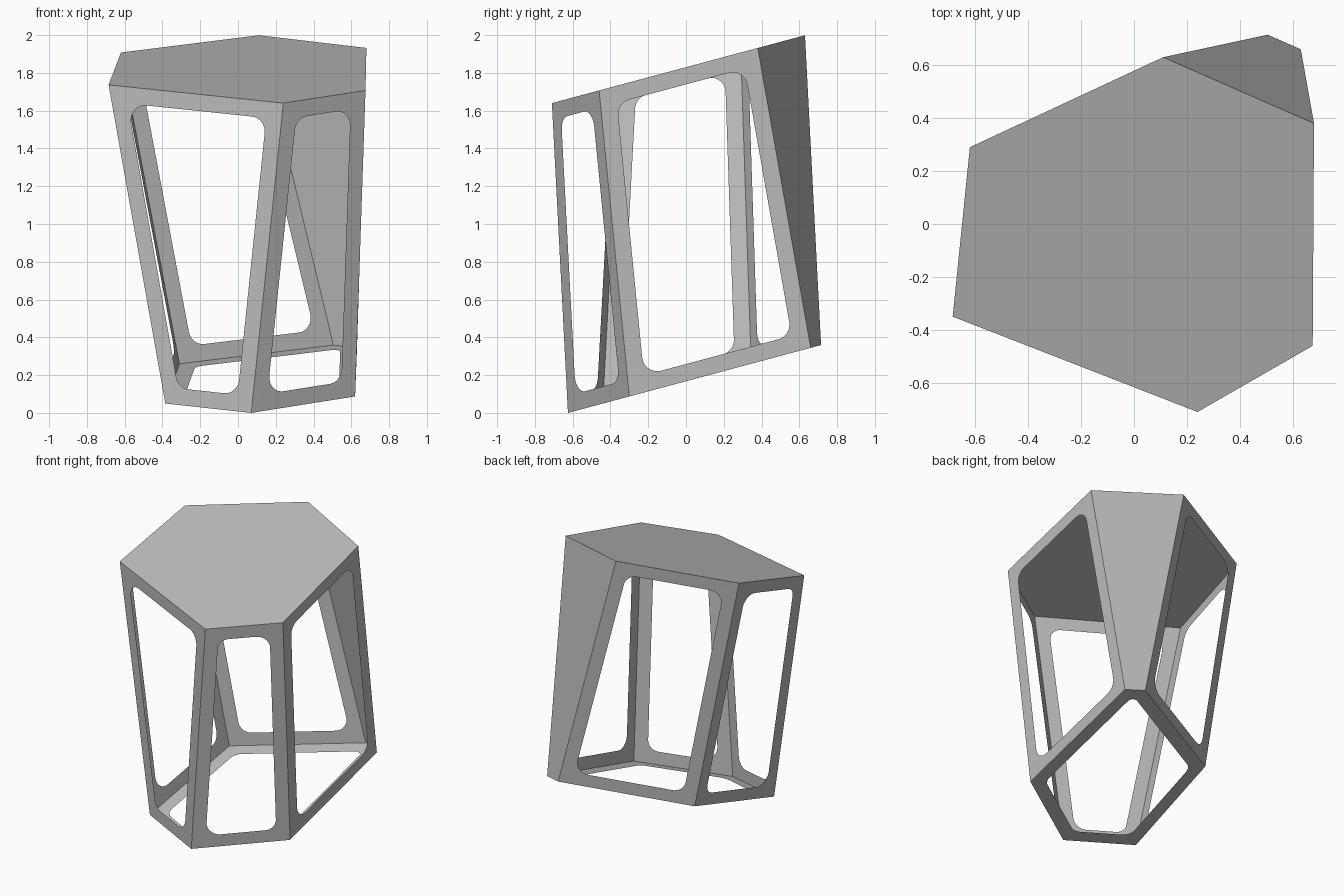
import bpy
import bmesh
from math import cos, sin, pi
from mathutils import Vector

if "Cube" in bpy.data.objects:
    bpy.data.objects.remove(bpy.data.objects["Cube"], do_unlink=True)

SLOPE = 0.268      # tilt shared by the seat and the base
BORDER = 0.088     # width of the frame strips
RADIUS = 0.08      # rounding of the window corners
STEPS = 8

grey = bpy.data.materials.new("plain_grey")
grey.use_nodes = True
GREY = (0.5, 0.5, 0.5, 1)
grey.diffuse_color = GREY
grey.node_tree.nodes["Principled BSDF"].inputs["Base Color"].default_value = GREY


def tilted(points, z_start, y_start):
    """Lift plan points onto the tilted plane."""
    return [Vector((x, y, z_start + SLOPE * (y - y_start))) for x, y in points]


# Plan corners, in the same order round the stool
top = tilted([(-0.62, 0.29), (0.11, 0.63), (0.68, 0.38),
              (0.675, -0.46), (0.24, -0.71), (-0.685, -0.35)], 1.64, -0.71)
base = tilted([(-0.31, 0.345), (0.505, 0.715), (0.63, 0.66),
               (0.62, -0.30), (0.07, -0.625), (-0.385, -0.44)], 0, -0.625)


def inset(points):
    """Corners moved inwards by the border width."""
    n = len(points)
    result = []
    for i, p in enumerate(points):
        a = (points[i - 1] - p).normalized()
        b = (points[(i + 1) % n] - p).normalized()
        result.append(p + (a + b) * BORDER / a.cross(b).length)
    return result


def corner_arc(prev, p, nxt):
    """Points of a round fillet at corner p."""
    a, b = prev - p, nxt - p
    half = a.angle(b) / 2
    reach = min(RADIUS * cos(half) / sin(half), a.length * 0.48, b.length * 0.48)
    a.normalize()
    b.normalize()
    radius = reach * sin(half) / cos(half)
    mid = (a + b).normalized()
    side = (a - b).normalized()
    centre = p + mid * reach / cos(half)
    sweep = pi / 2 - half
    angles = [sweep * (1 - 2 * k / STEPS) for k in range(STEPS + 1)]
    return [centre + radius * (side * sin(t) - mid * cos(t)) for t in angles]


def panel(name, points, window):
    """A flat panel, solid or with a rounded window."""
    n = len(points)
    bm = bmesh.new()
    outer = [bm.verts.new(p) for p in points]
    if window:
        inner = inset(points)
        arcs = [[bm.verts.new(q) for q in
                 corner_arc(inner[i - 1], inner[i], inner[(i + 1) % n])]
                for i in range(n)]
        for i in range(n):
            j = (i + 1) % n
            bm.faces.new((outer[i], outer[j], arcs[j][0], arcs[i][-1]))
            for q, r in zip(arcs[i], arcs[i][1:]):
                bm.faces.new((outer[i], r, q))
    else:
        bm.faces.new(outer)
    # Turn the faces away from the middle of the stool
    middle = Vector((0, 0, 1))
    bm.normal_update()
    facing = sum((f.normal.dot(f.calc_center_median() - middle) * f.calc_area()
                  for f in bm.faces))
    if facing < 0:
        bmesh.ops.reverse_faces(bm, faces=bm.faces[:])
    mesh = bpy.data.meshes.new(name)
    bm.to_mesh(mesh)
    bm.free()
    mesh.materials.append(grey)
    obj = bpy.data.objects.new(name, mesh)
    bpy.context.collection.objects.link(obj)


# Seat and base
panel("seat", top, False)
panel("base_frame", base, True)

# Sides: all open except the solid back panel
names = ["back_right_frame", "back_panel", "left_frame",
         "front_left_frame", "front_right_frame", "right_frame"]
for i, name in enumerate(names):
    j = (i + 1) % len(names)
    panel(name, [top[i], top[j], base[j], base[i]], name != "back_panel")
